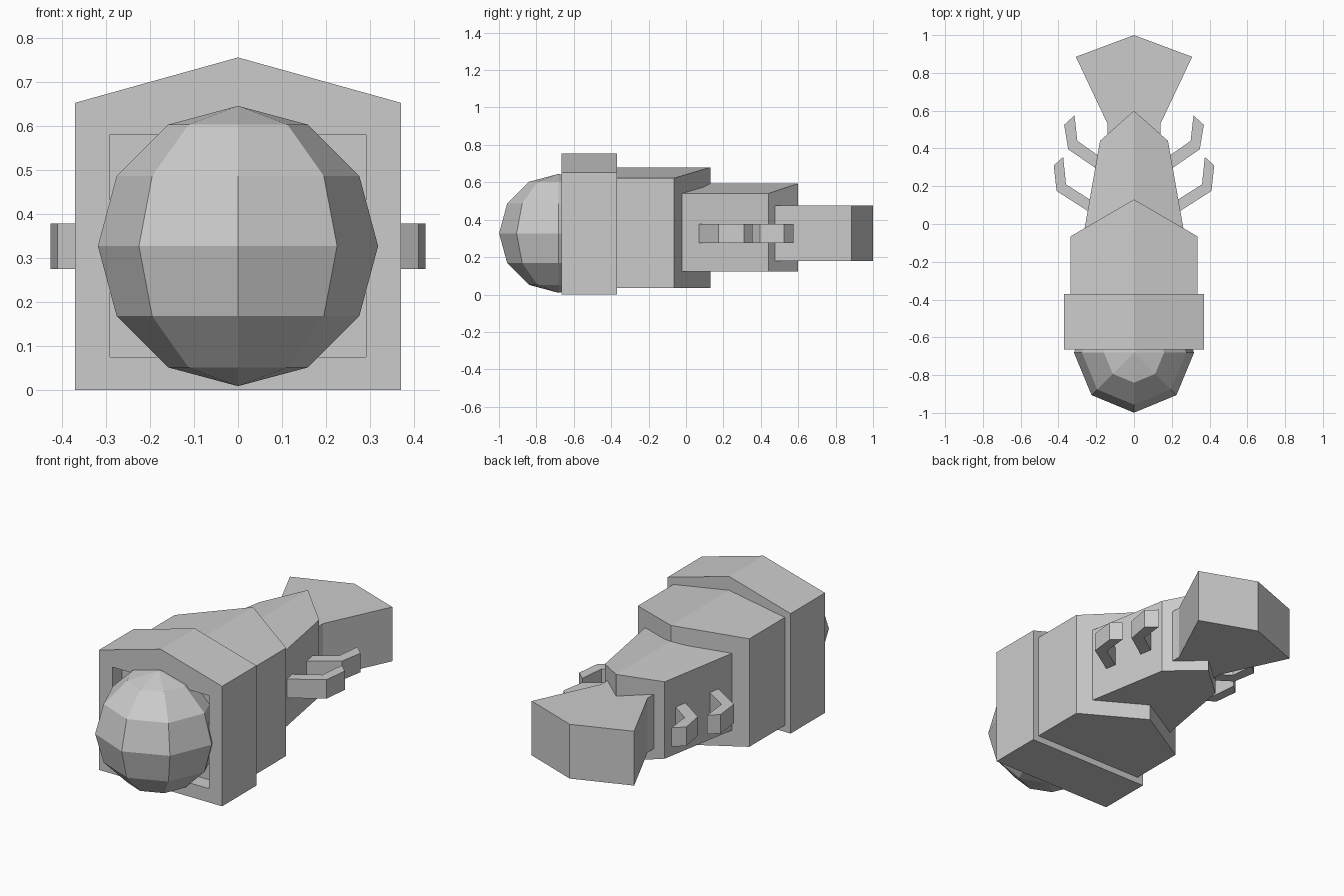
import bpy, bmesh

if "Cube" in bpy.data.objects:
    bpy.data.objects.remove(bpy.data.objects["Cube"])


def finish(name, bm):
    mesh = bpy.data.meshes.new(name)
    bm.to_mesh(mesh)
    bm.free()
    ob = bpy.data.objects.new(name, mesh)
    bpy.context.collection.objects.link(ob)
    return ob


def prism(name, plan, z0, z_side, z_ridge=None):
    """Right-half plan outline (counter-clockwise), raised to a ridge at x=0, mirrored."""
    z_ridge = z_side if z_ridge is None else z_ridge
    bm = bmesh.new()
    low = [bm.verts.new((x, y, z0)) for x, y in plan]
    top = [bm.verts.new((x, y, z_ridge if x == 0 else z_side)) for x, y in plan]
    bm.faces.new(low[::-1])
    bm.faces.new(top)
    n = len(plan)
    for i in range(n):
        j = (i + 1) % n
        if plan[i][0] == 0 and plan[j][0] == 0:
            continue  # open on the mirror plane
        bm.faces.new((low[i], low[j], top[j], top[i]))
    ob = finish(name, bm)
    ob.modifiers.new("Mirror", 'MIRROR').use_axis[0] = True
    return ob


# Head frame with shallow rectangular recess in the front
frame = prism("head_frame", [(0, -.665), (.37, -.665), (.37, -.37), (0, -.37)],
              0, .652, .755)
cutter = prism("recess_cutter", [(0, -.8), (.29, -.8), (.29, -.58), (0, -.58)],
               .075, .58)
cutter.hide_render = True
cutter.hide_viewport = True
cut = frame.modifiers.new("Recess", 'BOOLEAN')
cut.operation = 'DIFFERENCE'
cut.solver = 'EXACT'
cut.object = cutter

# Faceted dome set into the recess
bm = bmesh.new()
bmesh.ops.create_uvsphere(bm, u_segments=8, v_segments=6, radius=.318)
dome = finish("front_dome", bm)
dome.location = (0, -.681, .327)

# Body sections with pointed rear ends and ridged tops
prism("front_body", [(0, -.4), (.335, -.4), (.335, -.065), (0, .13)],
      .035, .622, .68)
prism("rear_body", [(0, -.1), (.275, -.1), (.18, .44), (0, .6)],
      .122, .54, .593)

# Flared flat tail
prism("tail", [(0, .4), (.14, .4), (.14, .53), (.308, .885), (0, 1.0)],
      .18, .475)

# Hooked side legs
prism("front_legs", [(.2, .04), (.41, .175), (.425, .31), (.375, .355),
                     (.36, .21), (.2, .108)], .275, .378)
prism("rear_legs", [(.15, .26), (.348, .395), (.37, .525), (.315, .575),
                    (.3, .44), (.15, .335)], .275, .378)
